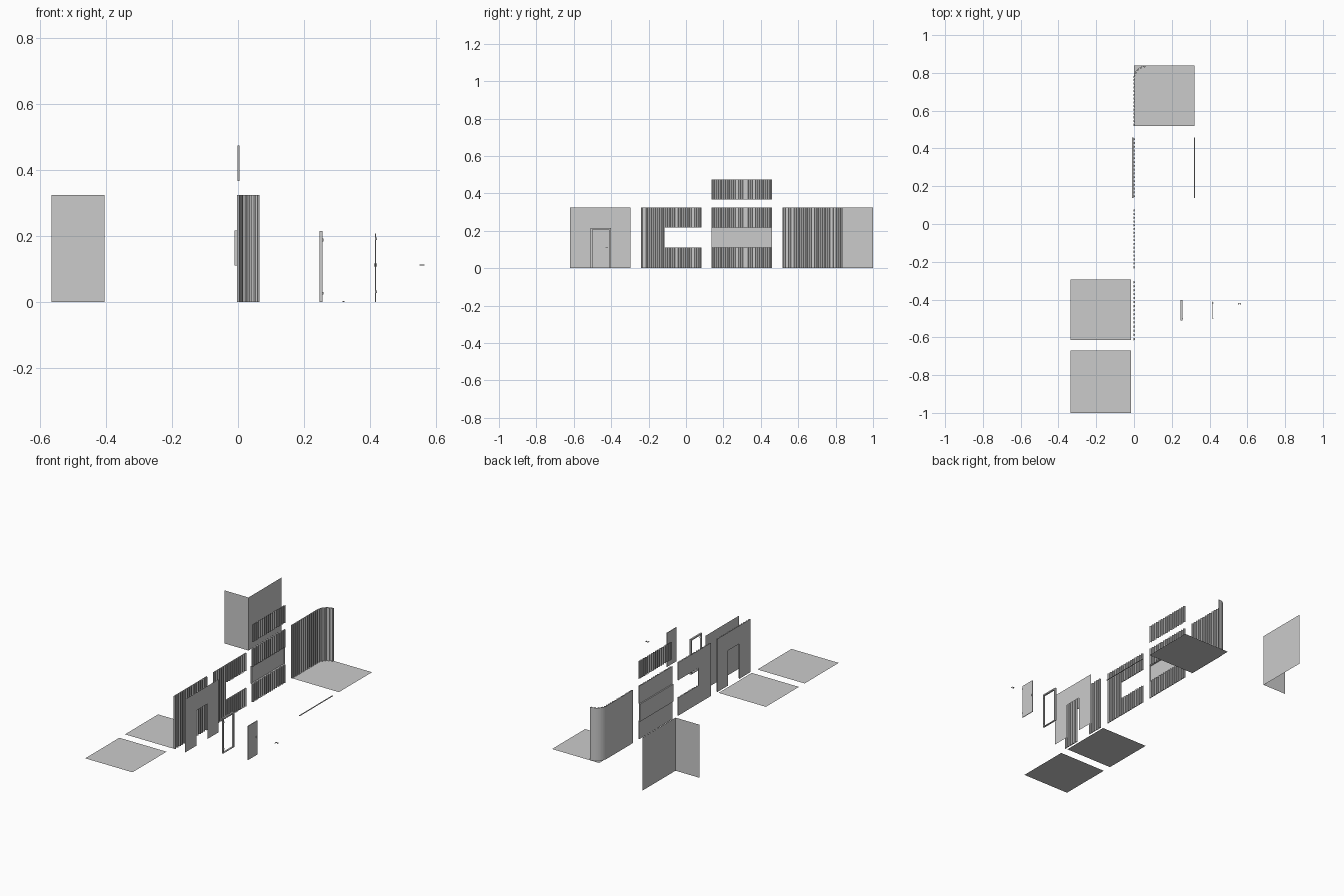
import bpy, bmesh, math
from mathutils import Vector

if "Cube" in bpy.data.objects:
    bpy.data.objects.remove(bpy.data.objects["Cube"])

H = 0.325            # module height
PITCH = 0.02         # corrugation pitch
LO, HI, BACK = -0.0015, 0.005, -0.003


def finish(name, bm, normals=False):
    bmesh.ops.remove_doubles(bm, verts=bm.verts, dist=1e-5)
    if normals:
        bmesh.ops.recalc_face_normals(bm, faces=bm.faces)
    me = bpy.data.meshes.new(name)
    bm.to_mesh(me)
    bm.free()
    ob = bpy.data.objects.new(name, me)
    bpy.context.collection.objects.link(ob)
    return ob


def quads(name, faces):
    bm = bmesh.new()
    for f in faces:
        bm.faces.new([bm.verts.new(p) for p in f])
    return finish(name, bm)


def wall_x(x, y0, y1, z0, z1):
    return [(x, y0, z0), (x, y1, z0), (x, y1, z1), (x, y0, z1)]


def wall_y(y, x0, x1, z0, z1):
    return [(x0, y, z0), (x1, y, z0), (x1, y, z1), (x0, y, z1)]


def flat(z, x0, x1, y0, y1):
    return [(x0, y0, z), (x1, y0, z), (x1, y1, z), (x0, y1, z)]


def boxes(name, specs):
    bm = bmesh.new()
    for x0, x1, y0, y1, z0, z1 in specs:
        r = bmesh.ops.create_cube(bm, size=1)
        for v in r["verts"]:
            v.co = ((x0 + x1) / 2 + v.co.x * (x1 - x0),
                    (y0 + y1) / 2 + v.co.y * (y1 - y0),
                    (z0 + z1) / 2 + v.co.z * (z1 - z0))
    return finish(name, bm)


def straight(y0):
    return lambda s: (Vector((0, y0 + s, 0)), Vector((1, 0, 0)))


def rounded(y0, run, r):
    # straight run that turns a quarter circle towards +x
    def f(s):
        if s <= run:
            return Vector((0, y0 + s, 0)), Vector((1, 0, 0))
        t = (s - run) / r
        return (Vector((r - r * math.cos(t), y0 + run + r * math.sin(t), 0)),
                Vector((math.cos(t), -math.sin(t), 0)))
    return f


def corrugated(name, parts, backed=True):
    """parts: (path, length, z0, z1); trapezoid ribs, flat back, capped ends"""
    bm = bmesh.new()
    for path, length, z0, z1 in parts:
        n = max(1, round(length / PITCH))
        p = length / n
        samples = [(0, LO)]
        for i in range(n):
            samples += [((i + a) * p, o) for a, o in
                        ((.2, LO), (.32, HI), (.68, HI), (.8, LO))]
        samples.append((length, LO))
        pts = []
        for s, o in samples:
            c, nrm = path(s)
            pts.append((c + nrm * o, c + nrm * BACK))
        up = Vector((0, 0, 1))
        rows = [[bm.verts.new(q + up * z) for q in pair for z in (z0, z1)]
                for pair in pts]          # front lo/hi, back lo/hi
        for a, b in zip(rows, rows[1:]):
            bm.faces.new((a[0], b[0], b[1], a[1]))
            if backed:
                bm.faces.new((a[2], a[3], b[3], b[2]))
                bm.faces.new((a[1], b[1], b[3], a[3]))
                bm.faces.new((a[0], a[2], b[2], b[0]))
        if backed:
            for e in (rows[0], rows[-1]):
                bm.faces.new((e[0], e[1], e[3], e[2]))
    return finish(name, bm, backed)


# floor and roof tiles
for name, b in (("floor_tile_a", (-.335, -.015, -1, -.67)),
                ("floor_tile_b", (-.335, -.015, -.615, -.295)),
                ("corner_floor_tile", (0, .32, .52, .84))):
    quads(name, [flat(0, *b)])

# door wall: ribbed outer skin and flat inner skin
D0, D1, DH = -.51, -.402, .215
Y0, Y1 = -.62, -.298
corrugated("door_wall_outer", [(straight(Y0), D0 - Y0, 0, H),
                               (straight(D0), D1 - D0, DH, H),
                               (straight(D1), Y1 - D1, 0, H)])
quads("door_wall_inner", [wall_x(.075, Y0, D0, 0, H),
                          wall_x(.075, D0, D1, DH, H),
                          wall_x(.075, D1, Y1, 0, H)])

# window end wall, open on one side
corrugated("window_end_wall", [(straight(-.24), .125, 0, H),
                               (straight(-.115), .197, 0, .11),
                               (straight(-.115), .197, .217, H)])

# window middle wall with recessed pane
corrugated("window_middle_wall", [(straight(.137), .322, 0, .11),
                                  (straight(.137), .322, .217, H)])
g = (-.01, -.002)
quads("window_pane", [wall_x(g[0], .137, .459, .11, .217),
                      flat(.11, *g, .137, .459), flat(.217, *g, .137, .459),
                      wall_y(.137, *g, .11, .217), wall_y(.459, *g, .11, .217)])

# loose ribbed strip above
corrugated("ribbed_strip", [(straight(.137), .322, .367, .475)], backed=False)

# rounded corner wall
corrugated("corner_wall", [(rounded(.515, .255, .065),
                            .255 + .065 * math.pi / 2, 0, H)])

# flat inner corner wall
quads("inner_corner_wall", [wall_y(.68, -.566, -.405, 0, H),
                            wall_x(-.405, .68, 1.0, 0, H)])

# thin floor trim
boxes("floor_trim", [(.317, .323, .137, .459, 0, .003)])

# door frame with hinge blocks
boxes("door_frame", [(.247, .257, D0, D0 + .008, 0, DH),
                     (.247, .257, D1 - .008, D1, 0, DH),
                     (.247, .257, D0, D1, DH - .008, DH),
                     (.247, .257, D0, D1, 0, .004)])
boxes("frame_hinges", [(.256, .259, D0 + .007, D0 + .01, z, z + .008)
                       for z in (.022, .184)])

# door leaf with hinges and lock plate
boxes("door_leaf", [(.415, .419, -.502, -.41, 0, .208)])
boxes("door_hinges", [(.418, .421, -.503, -.499, z, z + .008) for z in (.027, .188)])
boxes("lock_plate", [(.413, .421, -.422, -.416, .107, .117)])

# loose door handle: spindle with a lever on each end
boxes("door_handle", [(.55, .566, -.42, -.417, .111, .114),
                      (.55, .552, -.43, -.417, .111, .114),
                      (.564, .566, -.43, -.417, .111, .114)])
